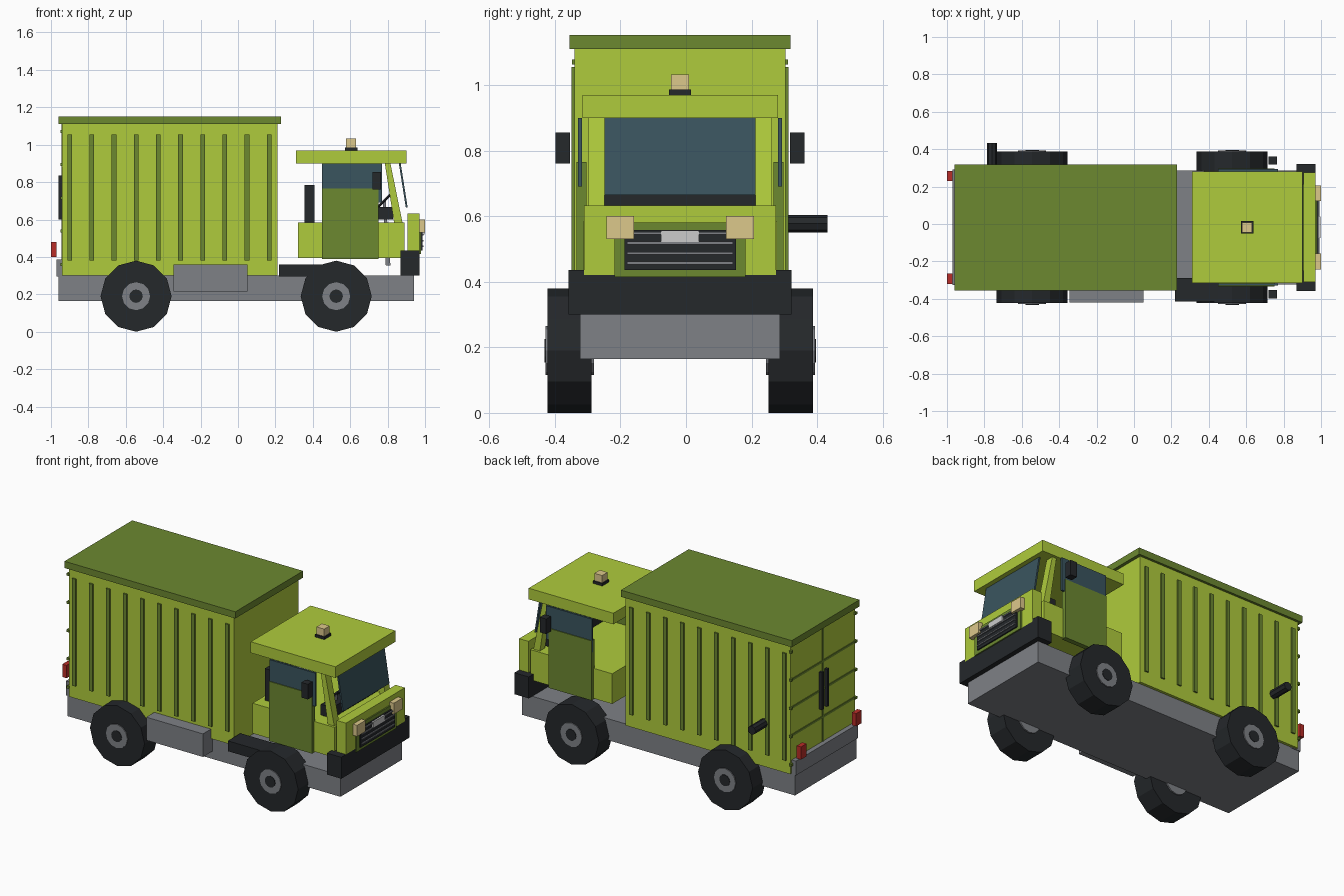
import bpy
import bmesh
from math import pi, radians

if "Cube" in bpy.data.objects:
    bpy.data.objects.remove(bpy.data.objects["Cube"])

YC = -0.018  # lengthwise centre plane of the body


def material(name, rgb):
    m = bpy.data.materials.new(name)
    m.diffuse_color = (*rgb, 1)
    m.use_nodes = True
    m.node_tree.nodes["Principled BSDF"].inputs["Base Color"].default_value = m.diffuse_color
    return m


LIME = material("lime paint", (0.43, 0.60, 0.045))
OLIVE = material("olive paint", (0.15, 0.246, 0.03))
BLACK = material("black", (0.018, 0.021, 0.024))
GREY = material("metal grey", (0.21, 0.22, 0.24))
SILVER = material("silver", (0.55, 0.57, 0.58))
GLASS = material("dark glass", (0.042, 0.089, 0.112))
CREAM = material("lamp cream", (0.72, 0.58, 0.26))
RED = material("lamp red", (0.48, 0.026, 0.021))


def prism(name, profile, y0, y1, mat):
    """Extrude an x/z profile from y0 to y1."""
    bm = bmesh.new()
    face = bm.faces.new([bm.verts.new((x, y0, z)) for x, z in profile])
    ext = bmesh.ops.extrude_face_region(bm, geom=[face])["geom"]
    verts = [g for g in ext if isinstance(g, bmesh.types.BMVert)]
    bmesh.ops.translate(bm, verts=verts, vec=(0, y1 - y0, 0))
    bmesh.ops.recalc_face_normals(bm, faces=bm.faces)
    mesh = bpy.data.meshes.new(name)
    bm.to_mesh(mesh)
    bm.free()
    ob = bpy.data.objects.new(name, mesh)
    bpy.context.collection.objects.link(ob)
    mesh.materials.append(mat)
    return ob


def box(name, x, y, z, mat):
    return prism(name, [(x[0], z[0]), (x[1], z[0]), (x[1], z[1]), (x[0], z[1])], *y, mat)


def mid(h):
    """y range of a part centred on the body."""
    return (YC - h, YC + h)


def side(s, inner, outer):
    """y range of a part on one side of the body."""
    return tuple(sorted((YC + s * inner, YC + s * outer)))


def cylinder(name, x, y, z, r, mat, sides=12):
    bpy.ops.mesh.primitive_cylinder_add(
        vertices=sides, radius=r, depth=y[1] - y[0],
        location=(x, sum(y) / 2, z), rotation=(pi / 2, 0, 0))
    ob = bpy.context.object
    ob.name = name
    ob.data.materials.append(mat)
    return ob


# Chassis, rear beam, tool box, step
box("chassis", (-0.96, 0.94), mid(0.305), (0.165, 0.30), GREY)
box("rear_beam", (-0.97, -0.905), mid(0.309), (0.295, 0.385), GREY)
box("tool_box", (-0.345, 0.05), (-0.42, -0.30), (0.215, 0.36), GREY)
box("step", (0.22, 0.52), (-0.415, -0.29), (0.295, 0.36), BLACK)

# Cargo container
box("cargo_box", (-0.94, 0.21), mid(0.322), (0.30, 1.11), LIME)
box("cargo_roof", (-0.96, 0.23), mid(0.337), (1.11, 1.152), OLIVE)
for s in (-1, 1):
    for i in range(10):
        x = -0.9 + i * 0.1185
        box("cargo_rib", (x - 0.0125, x + 0.0125), side(s, 0.315, 0.331), (0.38, 1.055), OLIVE)

# Rear doors: seams, hinges, handles
box("door_seam", (-0.944, -0.93), mid(0.006), (0.33, 1.11), OLIVE)
for z in (0.54, 0.715, 0.89):
    box("door_strip", (-0.944, -0.93), mid(0.32), (z - 0.007, z + 0.007), OLIVE)
for s in (-1, 1):
    for z in (0.36, 0.538, 0.715, 0.893, 1.07):
        box("door_hinge", (-0.95, -0.935), side(s, 0.31, 0.329), (z - 0.008, z + 0.008), OLIVE)
    box("door_handle", (-0.96, -0.94), side(s, 0.018, 0.036), (0.60, 0.835), BLACK)
    box("tail_light", (-1.0, -0.97), side(s, 0.247, 0.302), (0.40, 0.48), RED)
cylinder("exhaust_pipe", -0.76, (0.28, 0.432), 0.577, 0.027, BLACK, 8)

# Wheels
for s in (-1, 1):
    for x in (-0.545, 0.525):
        cylinder("tyre", x, side(s, 0.27, 0.405), 0.19, 0.19, BLACK)
        cylinder("hub", x, side(s, 0.262, 0.411), 0.19, 0.075, GREY)
        cylinder("hub_cap", x, side(s, 0.40, 0.414), 0.19, 0.036, BLACK)

# Cab body and roof
box("cab_body", (0.32, 0.89), mid(0.295), (0.395, 0.585), LIME)
box("cab_roof", (0.31, 0.90), mid(0.298), (0.90, 0.97), LIME)
box("cab_front", (0.905, 0.97), mid(0.293), (0.42, 0.632), LIME)
for s in (-1, 1):
    box("cab_door", (0.45, 0.75), side(s, 0.285, 0.316), (0.39, 0.765), OLIVE)
    box("side_window", (0.45, 0.77), side(s, 0.299, 0.311), (0.69, 0.90), GLASS)
    box("mirror", (0.72, 0.765), side(s, 0.335, 0.38), (0.76, 0.855), BLACK)
    prism("windscreen_pillar", [(0.785, 0.90), (0.815, 0.90), (0.88, 0.58), (0.835, 0.58)],
          *side(s, 0.23, 0.28), LIME)

# Windscreen, dashboard, seat, steering
prism("windscreen", [(0.86, 0.90), (0.87, 0.90), (0.907, 0.665), (0.897, 0.665)], *mid(0.23), GLASS)
box("dashboard", (0.75, 0.83), mid(0.23), (0.60, 0.668), BLACK)
box("seat_back", (0.355, 0.41), (-0.24, -0.06), (0.585, 0.785), BLACK)
prism("steering_column", [(0.79, 0.355), (0.815, 0.355), (0.79, 0.70), (0.775, 0.70)],
      -0.165, -0.14, GREY)
bpy.ops.mesh.primitive_torus_add(
    major_segments=12, minor_segments=4, major_radius=0.045, minor_radius=0.007,
    location=(0.782, -0.152, 0.70), rotation=(0, radians(-45), 0))
wheel = bpy.context.object
wheel.name = "steering_wheel"
wheel.data.materials.append(BLACK)

# Bumper, grille, headlights
box("front_bumper", (0.87, 0.97), mid(0.34), (0.30, 0.435), BLACK)
box("grille_frame", (0.96, 0.978), mid(0.20), (0.415, 0.58), OLIVE)
box("grille", (0.97, 0.986), mid(0.17), (0.435, 0.557), BLACK)
for z in (0.457, 0.487, 0.518, 0.548):
    box("grille_bar", (0.98, 0.993), mid(0.162), (z - 0.004, z + 0.004), GREY)
box("grille_plate", (0.985, 0.996), mid(0.058), (0.521, 0.556), SILVER)
for s in (-1, 1):
    box("headlight", (0.965, 1.0), side(s, 0.14, 0.225), (0.53, 0.60), CREAM)

# Roof beacon
box("beacon_base", (0.572, 0.638), mid(0.034), (0.97, 0.986), BLACK)
box("beacon_lamp", (0.578, 0.632), mid(0.027), (0.986, 1.032), CREAM)
